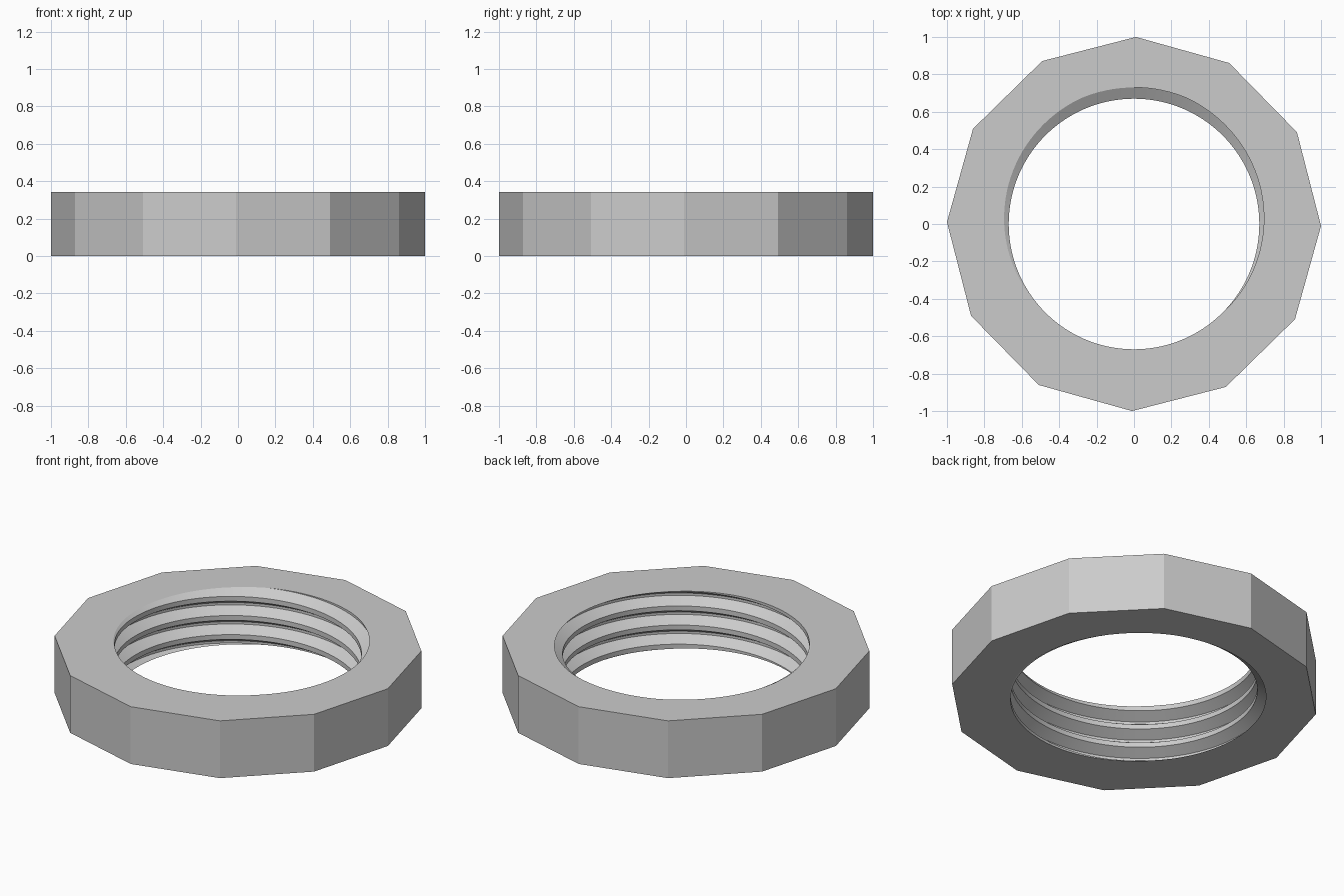
import bpy, bmesh, math
from mathutils import Vector

cube = bpy.data.objects.get("Cube")
if cube:
    bpy.data.objects.remove(cube, do_unlink=True)

HEIGHT, TURNS, SEGMENTS, SIDES = 0.343, 3, 120, 12
PITCH = HEIGHT / TURNS
CREST, ROOT = 0.67, 0.73

steel = bpy.data.materials.new("grey_steel")
steel.use_nodes = True
colour = (0.6, 0.6, 0.6, 1)
steel.diffuse_color = colour
steel.node_tree.nodes["Principled BSDF"].inputs["Base Color"].default_value = colour

bm = bmesh.new()

# Internal thread: (height in pitches, radius), flat root and flat crest
profile = [(-1/16, ROOT), (1/16, ROOT), (3/8, CREST), (5/8, CREST)]
columns = []
for i in range(SEGMENTS + 1):
    turn = i / SEGMENTS
    angle = math.pi / 2 + turn * math.tau
    columns.append([bm.verts.new((r * math.cos(angle), r * math.sin(angle),
                                  (k + h + turn) * PITCH))
                    for k in range(-3, TURNS + 3) for h, r in profile])
for a, b in zip(columns, columns[1:]):
    for j in range(len(a) - 1):
        bm.faces.new((a[j], a[j + 1], b[j + 1], b[j]))
bmesh.ops.remove_doubles(bm, verts=bm.verts, dist=1e-5)

# Trim the thread level with both end faces
rims = []
for z, up in ((0, -1), (HEIGHT, 1)):
    cut = bmesh.ops.bisect_plane(bm, geom=bm.verts[:] + bm.edges[:] + bm.faces[:],
                                 dist=1e-5, plane_co=(0, 0, z), plane_no=(0, 0, up),
                                 clear_outer=True)
    rims.append([e for e in cut["geom_cut"] if isinstance(e, bmesh.types.BMEdge)])

# Twelve-sided outside wall
rings = []
for z in (0, HEIGHT):
    ring = []
    for i in range(SIDES):
        angle = math.tau * i / SIDES - math.radians(0.6)
        ring.append(bm.verts.new((math.cos(angle), math.sin(angle), z)))
    rings.append(ring)
low, high = rings
for i in range(SIDES):
    j = (i + 1) % SIDES
    bm.faces.new((low[i], low[j], high[j], high[i]))

# Flat end faces between the wall and the thread
for ring, z, up in ((low, 0, -1), (high, HEIGHT, 1)):
    edges = [e for e in bm.edges if e.is_boundary
             and all(abs(v.co.z - z) < 1e-4 for v in e.verts)]
    bmesh.ops.triangle_fill(bm, edges=edges, use_beauty=True, normal=Vector((0, 0, up)))
bmesh.ops.recalc_face_normals(bm, faces=bm.faces)

mesh = bpy.data.meshes.new("threaded_ring_nut")
bm.to_mesh(mesh)
bm.free()
mesh.materials.append(steel)
nut = bpy.data.objects.new("threaded_ring_nut", mesh)
bpy.context.collection.objects.link(nut)
bpy.ops.object.select_all(action="DESELECT")
nut.select_set(True)
bpy.context.view_layer.objects.active = nut
bpy.ops.object.shade_smooth_by_angle(angle=math.radians(20))
